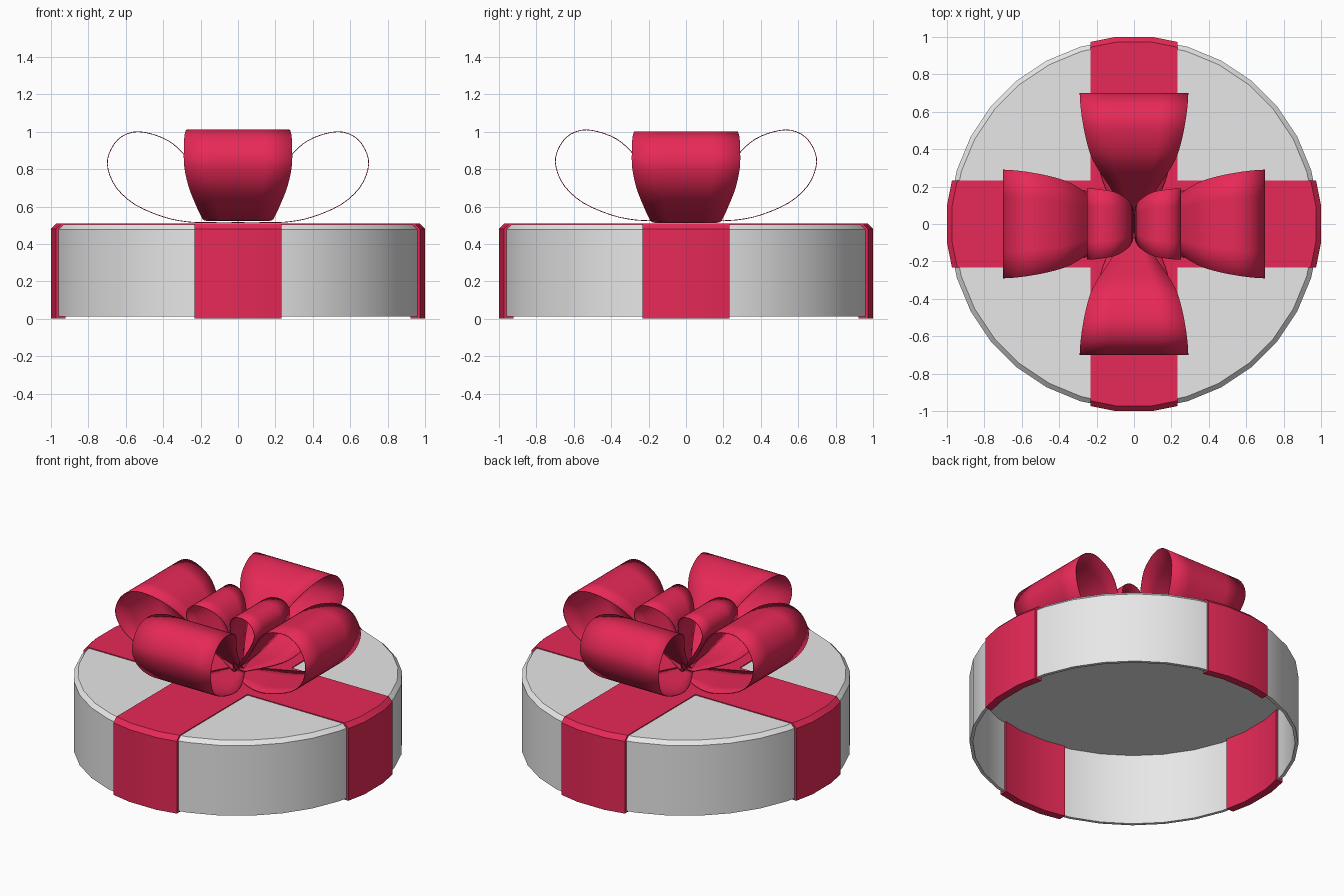
import bpy, bmesh, math

if "Cube" in bpy.data.objects:
    bpy.data.objects.remove(bpy.data.objects["Cube"])

SIDES = 32
STEP = 2 * math.pi / SIDES


def material(name, color):
    m = bpy.data.materials.new(name)
    m.diffuse_color = (*color, 1)
    m.use_nodes = True
    m.node_tree.nodes["Principled BSDF"].inputs["Base Color"].default_value = m.diffuse_color
    return m


GREY = material("box_white", (0.8, 0.8, 0.8))
RED = material("ribbon_red", (0.8, 0.022, 0.095))


def make_object(name, bm, mat, angle=30):
    bmesh.ops.recalc_face_normals(bm, faces=bm.faces[:])
    me = bpy.data.meshes.new(name)
    bm.to_mesh(me)
    bm.free()
    me.materials.append(mat)
    ob = bpy.data.objects.new(name, me)
    bpy.context.collection.objects.link(ob)
    bpy.ops.object.select_all(action='DESELECT')
    ob.select_set(True)
    bpy.context.view_layer.objects.active = ob
    bpy.ops.object.shade_smooth_by_angle(angle=math.radians(angle))
    return ob


def bridge(bm, rows, closed):
    for a, b in zip(rows, rows[1:]):
        n = len(a)
        for i in range(n if closed else n - 1):
            j = (i + 1) % n
            bm.faces.new((a[i], a[j], b[j], b[i]))


# Hollow round lid with chamfered top, open underneath
bm = bmesh.new()
profile = [(0.97, 0.485), (0.97, 0.012), (0.99, 0.012), (0.99, 0.478), (0.965, 0.503)]
rings = [[bm.verts.new((r * math.cos((i + 0.5) * STEP), r * math.sin((i + 0.5) * STEP), z))
          for i in range(SIDES)] for r, z in profile]
bridge(bm, rings, True)
bm.faces.new(rings[0])
bm.faces.new(rings[-1])
make_object("box_lid", bm, GREY)


def rim_x(r, y):
    """x of the many-sided rim of radius r at offset y"""
    y0, x0 = r * math.sin(STEP / 2), r * math.cos(STEP / 2)
    y1, x1 = r * math.sin(1.5 * STEP), r * math.cos(1.5 * STEP)
    t = max(0, (abs(y) - y0) / (y1 - y0))
    return x0 + (x1 - x0) * t


# Two straps crossing on top, wrapping the wall inside and out
half = [(0.955, 0.495), (0.955, 0.0), (1.005, 0.0), (1.005, 0.48), (0.977, 0.509)]
for name, turn in (("strap_side_to_side", 0), ("strap_front_to_back", math.pi / 2)):
    bm = bmesh.new()
    rows = []
    for y in (-0.232, -0.0985, 0.0985, 0.232):
        pts = [(rim_x(r, y), z) for r, z in half]
        pts += [(-x, z) for x, z in reversed(pts)]
        rows.append([bm.verts.new((x, y, z)) for x, z in pts])
    bridge(bm, rows, True)
    bm.faces.new(rows[0])
    bm.faces.new(rows[-1])
    make_object(name, bm, RED).rotation_euler.z = turn


def smooth_path(pts, n=3):
    """Catmull-Rom curve through the points"""
    p = [pts[0]] + pts + [pts[-1]]
    out = []
    for k in range(1, len(p) - 2):
        for s in range(n):
            t = s / n
            out.append([0.5 * (2 * b + (c - a) * t + (2 * a - 5 * b + 4 * c - d) * t * t
                               + (3 * b - a - 3 * c + d) * t ** 3)
                        for a, b, c, d in zip(*p[k - 1:k + 3])])
    return out + [list(pts[-1])]


def bow_loop(name, pts, turn, lift=0.0):
    bm = bmesh.new()
    rows = [[bm.verts.new((r, w * s, z + lift)) for s in (-1, -0.5, 0, 0.5, 1)]
            for r, z, w in smooth_path(pts)]
    bridge(bm, rows, False)
    ob = make_object(name, bm, RED, 60)
    ob.rotation_euler.z = turn
    mod = ob.modifiers.new("thickness", 'SOLIDIFY')
    mod.thickness = 0.004
    mod.offset = 0


# (distance from centre, height, half width) along each loop
big = [(0.0, 0.514, 0.05), (0.14, 0.514, 0.13), (0.27, 0.518, 0.18), (0.4, 0.545, 0.2),
       (0.55, 0.61, 0.23), (0.65, 0.70, 0.265), (0.695, 0.80, 0.287), (0.69, 0.88, 0.29),
       (0.64, 0.96, 0.287), (0.56, 0.998, 0.277), (0.47, 0.99, 0.26), (0.37, 0.95, 0.232),
       (0.29, 0.88, 0.19), (0.2, 0.76, 0.13), (0.1, 0.63, 0.08), (0.0, 0.53, 0.04)]
small = [(0.0, 0.52, 0.04), (0.1, 0.65, 0.1), (0.2, 0.78, 0.16), (0.248, 0.87, 0.185),
         (0.235, 0.935, 0.19), (0.18, 0.97, 0.185), (0.1, 0.96, 0.17), (0.035, 0.90, 0.13),
         (0.008, 0.8, 0.09), (0.003, 0.54, 0.04)]

# Four big loops and two small upright ones
for i, side in enumerate(("right", "back", "left", "front")):
    bow_loop("big_loop_" + side, big, i * math.pi / 2, 0.01 * (i % 2))
for i, side in enumerate(("right", "left")):
    bow_loop("small_loop_" + side, small, i * math.pi)
